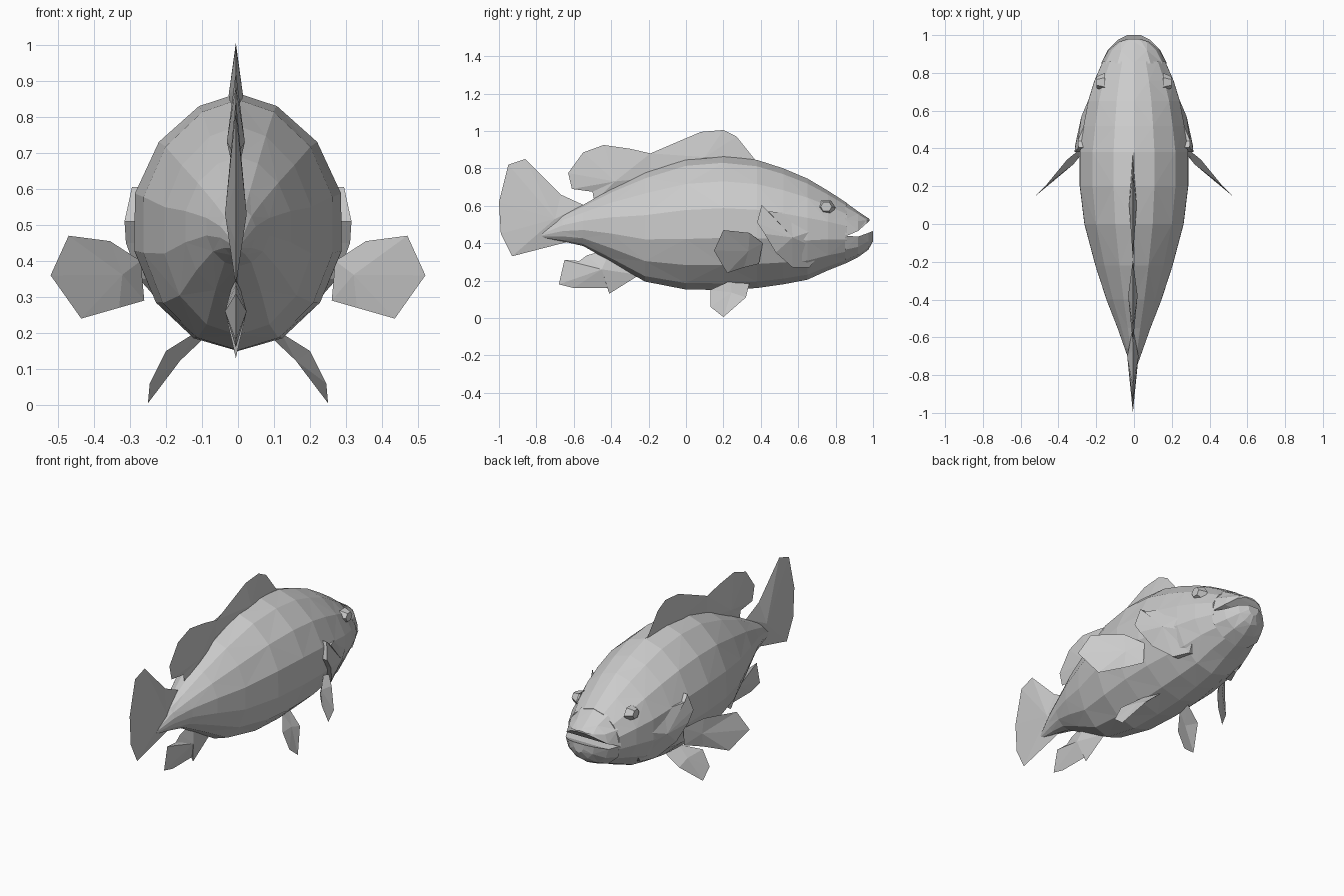
import bpy, bmesh, math
from mathutils import Vector

if "Cube" in bpy.data.objects:
    bpy.data.objects.remove(bpy.data.objects["Cube"])

# Body stations: y, bottom z, top z, half width
BODY = [(-0.77, .43, .46, .01), (-0.66, .41, .55, .05), (-0.55, .385, .605, .09),
        (-0.40, .30, .69, .15), (-0.22, .195, .775, .21), (0, .152, .848, .27),
        (.2, .15, .865, .295), (.38, .16, .845, .295), (.52, .18, .80, .275),
        (.65, .205, .745, .25), (.76, .255, .68, .215), (.86, .295, .615, .17)]


def make(name, verts, faces, mirror=False):
    me = bpy.data.meshes.new(name)
    me.from_pydata([tuple(v) for v in verts], [], faces)
    bm = bmesh.new()
    bm.from_mesh(me)
    bmesh.ops.recalc_face_normals(bm, faces=bm.faces)
    bm.to_mesh(me)
    bm.free()
    ob = bpy.data.objects.new(name, me)
    bpy.context.collection.objects.link(ob)
    if mirror:
        ob.modifiers.new("Mirror", 'MIRROR').use_mirror_merge = False
    return ob


def loft(name, rings):
    n = len(rings[0])
    verts = [v for r in rings for v in r]
    faces = [tuple(range(n)), tuple(range(len(verts) - n, len(verts)))]
    for i in range(len(rings) - 1):
        for j in range(n):
            a, b = i * n + j, i * n + (j + 1) % n
            c, d = b + n, a + n
            faces += [(a, b, c), (a, c, d)] if (i + j) % 2 else [(a, b, d), (b, c, d)]
    return make(name, verts, faces)


def oval(y, zb, zt, hw, n=14):
    out = []
    for k in range(n):
        a = 2 * math.pi * k / n + math.pi / 2
        c, s = math.cos(a), math.sin(a)
        p = 1.2 if s > 0 else 1.05
        out.append((hw * math.copysign(abs(c) ** p, c), y, (zb + zt) / 2 + (zt - zb) / 2 * s))
    return out


def half_oval(y, z_flat, z_far, hw, n=6):
    return [(hw * math.cos(math.pi * k / n), y, z_flat + (z_far - z_flat) * math.sin(math.pi * k / n))
            for k in range(n + 1)]


def skin_x(y, z):
    for a, b in zip(BODY, BODY[1:]):
        if a[0] <= y <= b[0]:
            t = (y - a[0]) / (b[0] - a[0])
            zb, zt, hw = [a[i] + (b[i] - a[i]) * t for i in (1, 2, 3)]
            s = (2 * z - zb - zt) / (zt - zb)
            return hw * math.sqrt(max(0, 1 - s * s)) ** (1.2 if s > 0 else 1.05)
    return 0


def fin(name, outline, centre, t, mirror=False):
    # thin lens: outline fanned to two raised centres
    pts = [Vector(p) if len(p) == 3 else Vector((-.006, *p)) for p in outline]
    c = Vector(centre) if len(centre) == 3 else Vector((-.006, *centre))
    nrm = sum(((pts[i - 1] - c).cross(pts[i] - c) for i in range(len(pts))), Vector()).normalized()
    n = len(pts)
    faces = [(i, (i + 1) % n, n + k) for i in range(n) for k in (0, 1)]
    return make(name, pts + [c + nrm * t, c - nrm * t], faces, mirror)


# Body and open mouth
loft("body", [oval(*s) for s in BODY])
loft("upper_jaw", [half_oval(.85, .435, .62, .175), half_oval(.92, .465, .57, .135),
                   half_oval(.965, .505, .54, .08), half_oval(.98, .52, .53, .035)])
loft("lower_jaw", [half_oval(.85, .44, .29, .175), half_oval(.92, .435, .325, .14),
                   half_oval(.975, .455, .365, .085), half_oval(1.0, .465, .41, .035)])

# Fins on the centre line
fin("front_dorsal_fin", [(.37, .845), (.27, .97), (.2, 1.005), (.08, .995), (-.05, .94),
                         (-.19, .88), (-.19, .76), (.2, .83)], (.1, .86), .02)
fin("rear_dorsal_fin", [(-.19, .88), (-.3, .905), (-.44, .925), (-.55, .885), (-.63, .775),
                        (-.61, .69), (-.5, .675), (-.49, .62), (-.35, .66), (-.19, .75)],
    (-.38, .73), .025)
fin("tail_fin", [(-.55, .605), (-.67, .66), (-.80, .79), (-.86, .85), (-.95, .82), (-1, .62),
                 (-.99, .45), (-.93, .33), (-.64, .405)], (-.7, .53), .03)
fin("anal_fin", [(-.25, .23), (-.41, .13), (-.42, .16), (-.6, .16), (-.68, .18), (-.65, .31),
                 (-.57, .305), (-.53, .335), (-.4, .37)], (-.45, .26), .03)

# Paired fins
fin("pectoral_fin", [(.27, .41, .40), (.355, .34, .455), (.47, .2, .47), (.52, .15, .36),
                     (.435, .22, .24), (.33, .31, .27), (.26, .39, .29)], (.33, .325, .36), .013, True)
fin("pelvic_fin", [(.09, .34, .19), (.12, .24, .20), (.2, .13, .15), (.245, .13, .06),
                   (.25, .2, .005), (.18, .32, .11)], (.17, .24, .13), .012, True)

# Gill covers: raised at the rear edge, sinking into the cheek at the front
gill = [(.38, .51, .02), (.405, .605, .02), (.44, .57, .02), (.56, .56, -.01), (.69, .47, -.01),
        (.73, .36, -.01), (.66, .27, .01), (.57, .27, .025), (.48, .35, .025), (.42, .45, .025)]
n = len(gill)
outer = [(skin_x(y, z) + o, y, z) for y, z, o in gill]
inner = [(skin_x(y, z) - .03, y, z) for y, z, o in gill]
centre = (skin_x(.57, .43) + .018, .57, .43)
make("gill_cover", outer + inner + [centre],
     [(i, (i + 1) % n, 2 * n) for i in range(n)] +
     [(i, (i + 1) % n, n + (i + 1) % n, n + i) for i in range(n)], True)

# Faceted eyes
ex = skin_x(.75, .59)
rim = [(ex - .02, .75 + .05 * math.cos(k * math.pi / 3), .59 + .045 * math.sin(k * math.pi / 3))
       for k in range(6)]
core = [(ex + .025, .75 + .03 * math.cos(k * math.pi / 3), .595 + .028 * math.sin(k * math.pi / 3))
        for k in range(6)]
make("eye", rim + core, [(k, (k + 1) % 6, 6 + (k + 1) % 6, 6 + k) for k in range(6)] +
     [tuple(range(6, 12))], True)
